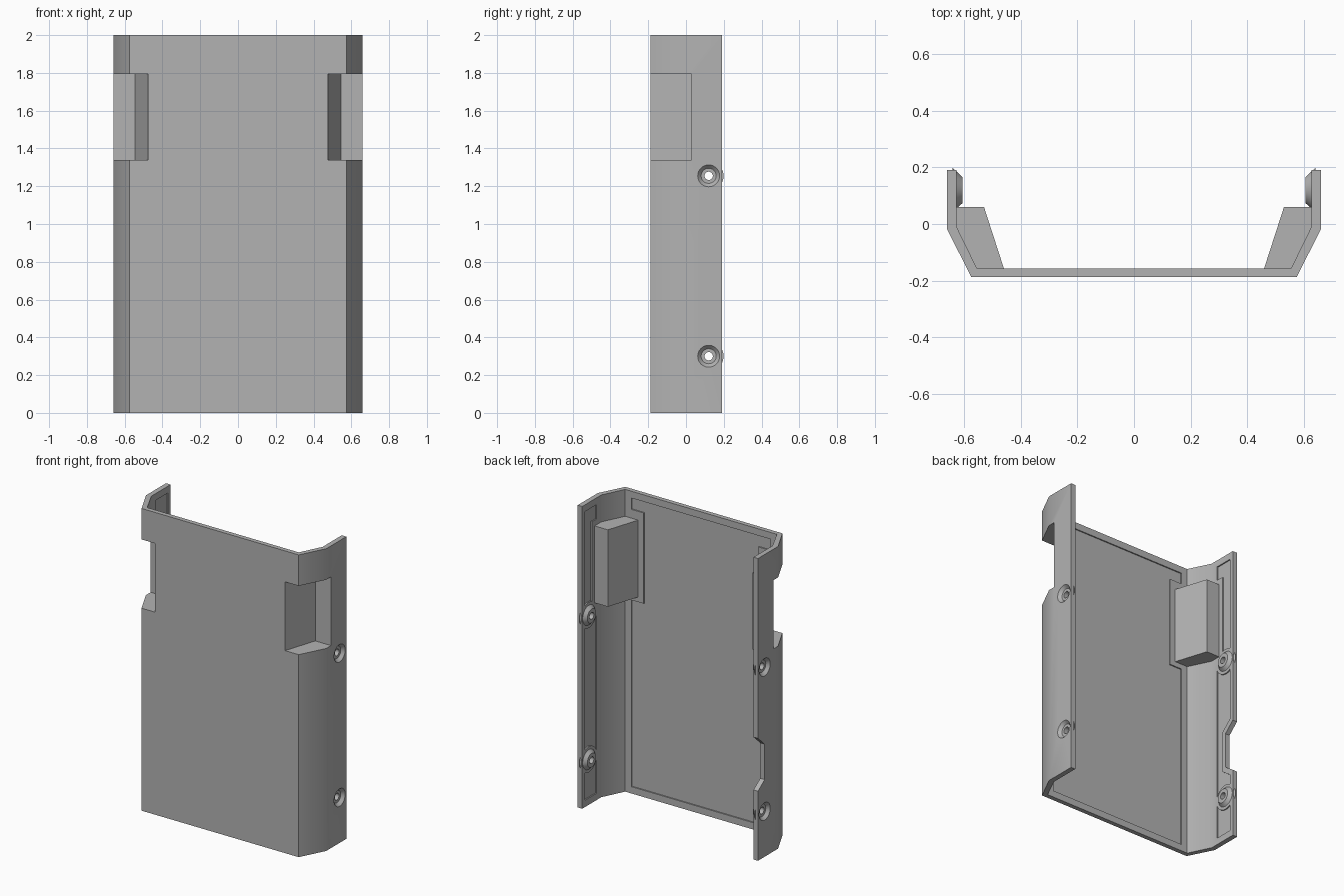
import bpy, bmesh, math
from mathutils import Matrix

if "Cube" in bpy.data.objects:
    bpy.data.objects.remove(bpy.data.objects["Cube"], do_unlink=True)

grey = bpy.data.materials.new("plain_grey")
grey.use_nodes = True
grey.diffuse_color = (0.45, 0.45, 0.45, 1)
grey.node_tree.nodes["Principled BSDF"].inputs["Base Color"].default_value = grey.diffuse_color


def make(name, bm):
    bmesh.ops.recalc_face_normals(bm, faces=bm.faces)
    mesh = bpy.data.meshes.new(name)
    bm.to_mesh(mesh)
    bm.free()
    ob = bpy.data.objects.new(name, mesh)
    bpy.context.collection.objects.link(ob)
    return ob


def prism(name, points, place, lo, hi):
    """Extrude a 2D outline; place(a, b, depth) gives the 3D position."""
    bm = bmesh.new()
    rings = [[bm.verts.new(place(a, b, d)) for a, b in points] for d in (lo, hi)]
    n = len(points)
    for ring in rings:
        bm.faces.new(ring)
    for i in range(n):
        j = (i + 1) % n
        bm.faces.new((rings[0][i], rings[0][j], rings[1][j], rings[1][i]))
    return make(name, bm)


def cone(name, side, z, x1, r1, x2, r2):
    """Round part along x, on one side wall."""
    bm = bmesh.new()
    mat = Matrix.Translation((side * (x1 + x2) / 2, SCREW_Y, z)) @ Matrix.Rotation(
        side * math.copysign(math.pi / 2, x2 - x1), 4, 'Y')
    bmesh.ops.create_cone(bm, cap_ends=True, segments=40, radius1=r1, radius2=r2,
                          depth=abs(x2 - x1), matrix=mat)
    return make(name, bm)


def combine(target, tool, operation):
    mod = target.modifiers.new("combine", 'BOOLEAN')
    mod.operation, mod.object, mod.solver = operation, tool, 'EXACT'
    deps = bpy.context.evaluated_depsgraph_get()
    mesh = bpy.data.meshes.new_from_object(target.evaluated_get(deps))
    target.modifiers.clear()
    target.data = mesh
    bpy.data.objects.remove(tool, do_unlink=True)


def rect(a1, b1, a2, b2):
    return [(a1, b1), (a2, b1), (a2, b2), (a1, b2)]


def upright(side=1):
    return lambda a, b, d: (side * a, b, d)


def sideways(side):
    return lambda a, b, d: (side * d, a, b)


def facing(a, b, d):
    return (a, d, b)


SCREW_Y, SCREW_Z = 0.12, (0.3, 1.255)
ADD, CUT = 'UNION', 'DIFFERENCE'
NOTCH = [(0.25, 0.46), (0.19, 0.46), (0.12, 0.51), (0.12, 0.745), (0.19, 0.81), (0.25, 0.81)]

# Folded shell
half = [(0.575, -0.187), (0.66, -0.02), (0.66, 0.19),
        (0.627, 0.19), (0.627, -0.01), (0.555, -0.157)]
outline = half + [(-x, y) for x, y in reversed(half)]
shell = prism("cover_shell", outline, upright(), 0, 2)

# Shallow recess in the inside of the panel, stepping round the grip pockets
panel = prism("panel_recess", rect(-0.51, 0.045, 0.51, 1.955), facing, -0.165, -0.1)
for s in (-1, 1):
    combine(panel, prism("pocket_margin", rect(0.42 * s, 1.28, 0.6 * s, 1.88), facing, -0.3, 0), CUT)
combine(shell, panel, CUT)

for s in (-1, 1):
    # Shallow recess in the side wall, kept clear of bosses, pocket and notch
    strip = prism("wall_recess", rect(0.04, 0.045, 0.162, 1.955), sideways(s), 0.6, 0.635)
    for z in SCREW_Z:
        combine(strip, cone("boss_margin", s, z, 0.5, 0.085, 0.7, 0.085), CUT)
    combine(strip, prism("pocket_margin", rect(0, 1.28, 0.09, 1.86), sideways(s), 0.5, 0.7), CUT)
    if s < 0:
        margin = [(y - 0.03, z + (0.02 if z > 0.6 else -0.02)) for y, z in NOTCH]
        combine(strip, prism("notch_margin", margin, sideways(s), 0.5, 0.7), CUT)
    combine(shell, strip, CUT)

    # Grip pocket: inner block, then the hollow open to front and side
    block = [(0.455, -0.172), (0.53, 0.06), (0.645, 0.06), (0.645, -0.017), (0.57, -0.172)]
    combine(shell, prism("pocket_block", block, upright(s), 1.313, 1.822), ADD)
    hollow = [(0.471, -0.2), (0.545, 0.03), (0.7, 0.03), (0.7, -0.2)]
    combine(shell, prism("pocket_hollow", hollow, upright(s), 1.34, 1.795), CUT)

    # Screw bosses with countersunk holes
    for z in SCREW_Z:
        combine(shell, cone("screw_boss", s, z, 0.642, 0.079, 0.606, 0.046), ADD)
        combine(shell, cone("countersink", s, z, 0.67, 0.067, 0.64, 0.04), CUT)
        combine(shell, cone("screw_hole", s, z, 0.58, 0.022, 0.7, 0.022), CUT)

# Edge notch in one side wall
combine(shell, prism("edge_notch", NOTCH, sideways(-1), 0.5, 0.8), CUT)

shell.data.materials.clear()
shell.data.materials.append(grey)
for poly in shell.data.polygons:
    poly.material_index = 0
bpy.ops.object.select_all(action='DESELECT')
shell.select_set(True)
bpy.context.view_layer.objects.active = shell
bpy.ops.object.shade_smooth_by_angle(angle=math.radians(30))
